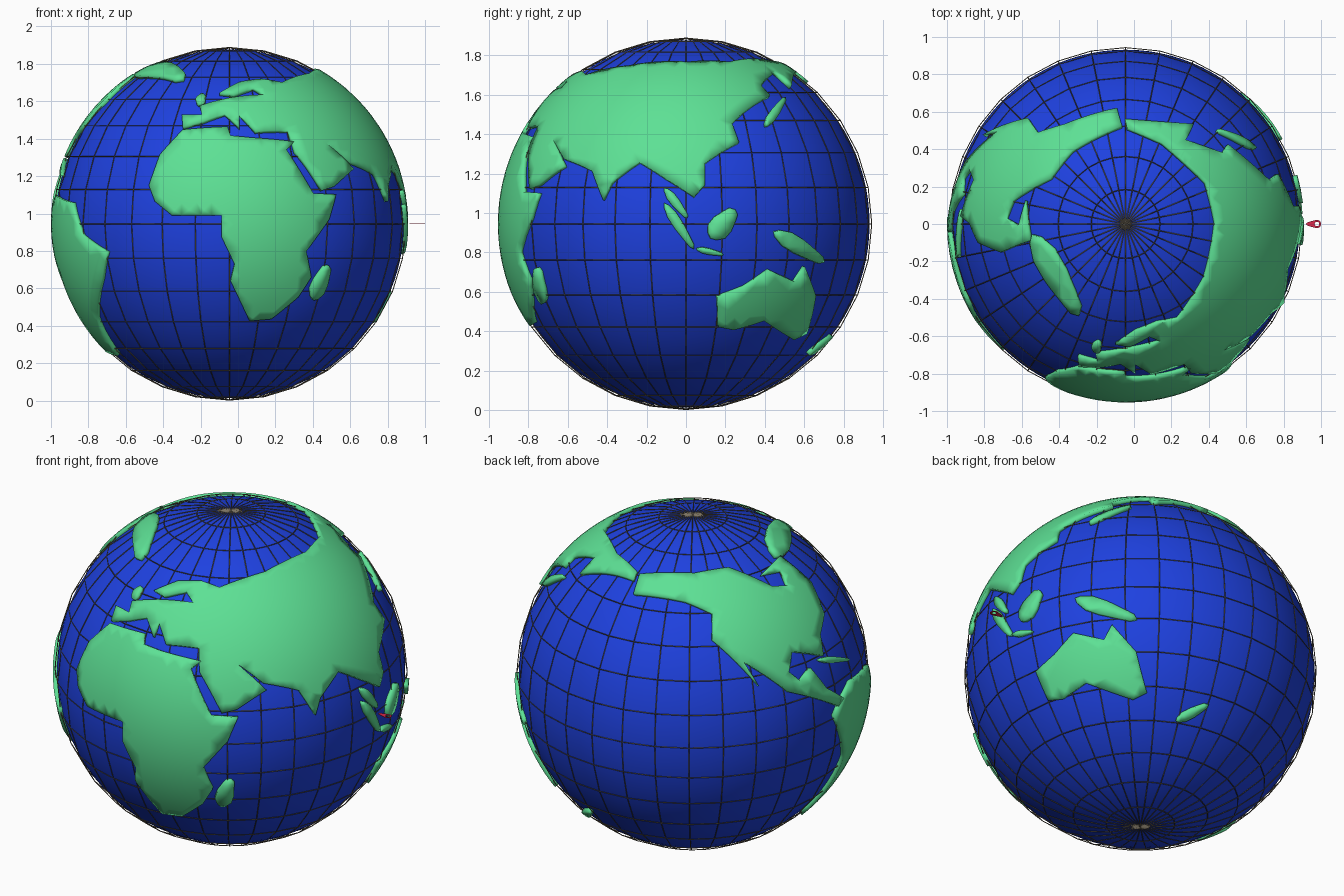
import bpy, bmesh
from math import radians, sin, cos, acos, sqrt, ceil, pi
from mathutils import Vector
from mathutils.geometry import delaunay_2d_cdt

if "Cube" in bpy.data.objects:
    bpy.data.objects.remove(bpy.data.objects["Cube"])

CENTRE = Vector((-0.045, 0, 0.945))
LAND_R, OCEAN_R, CAGE_R = 0.955, 0.932, 0.943


def material(name, rgb):
    m = bpy.data.materials.new(name)
    m.diffuse_color = (*rgb, 1)
    m.use_nodes = True
    m.node_tree.nodes["Principled BSDF"].inputs["Base Color"].default_value = m.diffuse_color
    return m


GREEN = material("land_green", (0.11, 0.75, 0.30))
BLUE = material("ocean_blue", (0.013, 0.053, 0.75))
DARK = material("grid_grey", (0.2, 0.17, 0.12))
RED = material("pin_red", (0.7, 0.02, 0.07))

# Sketch planes: azimuth, elevation, centre and globe radius in sketch units
VIEWS = {
    "F": (0, 0, 230, 224.5, 179), "R": (90, 0, 687, 224.8, 188),
    "T": (0, 90, 1125.5, 223.5, 179), "FR": (35, 25, 231, 669, 176),
    "BL": (-145, 25, 692, 674, 176), "BR": (140, -29, 1140.5, 673, 176),
}


def sketch(view, pts):
    """Project a coast sketch from one view onto the unit sphere."""
    az, el, cx, cy, r = VIEWS[view]
    az, el = radians(az), radians(el)
    d = Vector((sin(az) * cos(el), -cos(az) * cos(el), sin(el)))
    right = Vector((cos(az), sin(az), 0))
    up = d.cross(right)
    out = []
    for px, py in pts:
        u, v = (px - cx) / r, (cy - py) / r
        w = sqrt(max(0, 1 - u * u - v * v))
        out.append((right * u + up * v + d * w).normalized())
    return out


def finish(name, bm, mat, smooth=True):
    me = bpy.data.meshes.new(name)
    bm.to_mesh(me)
    bm.free()
    ob = bpy.data.objects.new(name, me)
    bpy.context.collection.objects.link(ob)
    ob.location = CENTRE
    me.materials.append(mat)
    if smooth:
        bpy.ops.object.select_all(action='DESELECT')
        bpy.context.view_layer.objects.active = ob
        ob.select_set(True)
        bpy.ops.object.shade_smooth_by_angle(angle=radians(35))
    return ob


def land(name, outline, step=0.06):
    """Fill a coast outline with a curved, raised slab."""
    c = sum(outline, Vector()).normalized()
    e1 = c.orthogonal().normalized()
    e2 = c.cross(e1)

    def flat(p):
        q = Vector((p.dot(e1), p.dot(e2)))
        return q.normalized() * acos(max(-1, min(1, p.dot(c))))

    def curved(q):
        t = max(q.length, 1e-9)
        return c * cos(t) + (e1 * q.x + e2 * q.y) * (sin(t) / t)

    rim, ring = [], [flat(p) for p in outline]
    for a, b in zip(ring, ring[1:] + ring[:1]):
        n = max(1, ceil((b - a).length / step))
        rim += [a.lerp(b, i / n) for i in range(n)]
    n = len(rim)
    edges = [(i, (i + 1) % n) for i in range(n)]
    m = int(max(q.length for q in rim) / step) + 1
    grid = [Vector((i * step, j * step)) for i in range(-m, m + 1) for j in range(-m, m + 1)]
    grid = [g for g in grid if min((g - q).length for q in rim) > step * 0.4]
    vs, _, fs, *_ = delaunay_2d_cdt(rim + grid, edges, [], 1, 1e-5)
    bm = bmesh.new()
    used = {i: bm.verts.new(curved(Vector(vs[i])) * LAND_R) for i in sorted({k for f in fs for k in f})}
    for f in fs:
        face = bm.faces.new([used[i] for i in f])
        face.normal_update()
        if face.normal.dot(face.verts[0].co) < 0:
            face.normal_flip()
    mod = finish(name, bm, GREEN).modifiers.new("slab", 'SOLIDIFY')
    mod.thickness, mod.offset = 0.03, -1


def island(name, view, x, y, length, width, tilt):
    """A long, tapered island with slightly uneven shores."""
    t, pts = radians(tilt), []
    for i in range(12):
        a = 2 * pi * i / 12
        k = 1 + 0.15 * cos(3 * a)
        u, v = length / 2 * cos(a), width / 2 * sin(a) * k
        pts.append((x + u * cos(t) - v * sin(t), y - u * sin(t) - v * cos(t)))
    land(name, sketch(view, pts))


# Ocean ball and the latitude/longitude wire cage
bm = bmesh.new()
bmesh.ops.create_uvsphere(bm, u_segments=96, v_segments=48, radius=OCEAN_R)
finish("ocean", bm, BLUE)
bm = bmesh.new()
bmesh.ops.create_uvsphere(bm, u_segments=32, v_segments=16, radius=CAGE_R)
wire = finish("grid_lines", bm, DARK, False).modifiers.new("wire", 'WIREFRAME')
wire.thickness, wire.offset = 0.005, 0

# Africa
land("africa", sketch("F", [
    (149, 186), (160, 155), (183, 130), (228, 127), (231, 136), (252, 138), (295, 142), (287, 150),
    (314, 194), (337, 195), (330, 220), (307, 252), (312, 278), (299, 298), (272, 320), (250, 322),
    (231, 282), (235, 265), (222, 238), (222, 216), (172, 216), (155, 202)]))

# Eurasia: Atlantic, Arctic, Pacific, Indian and Mediterranean coasts
atlantic = sketch("F", [(183, 128), (182, 115), (202, 115), (200, 106), (230, 98), (266, 95),
                        (254, 88), (234, 95), (220, 93), (240, 82), (262, 79)])
arctic = sketch("T", [(1178, 319), (1205, 278), (1216, 222), (1206, 182), (1162, 142),
                      (1127, 127), (1125, 118), (1194, 123), (1186, 139), (1223, 152)])
pacific = sketch("R", [(771, 96), (748, 110), (733, 124), (740, 143), (706, 164), (706, 186), (695, 198),
                       (667, 180), (640, 163), (612, 184), (604, 201), (593, 172), (565, 160)])
gulf = sketch("FR", [(237, 663), (266, 689)])
mediterranean = sketch("F", [(335, 187), (323, 191), (296, 152), (289, 131), (256, 132),
                             (240, 115), (240, 128), (225, 114), (203, 122)])
land("eurasia", atlantic + arctic + pacific + gulf + mediterranean)

# North America
north = sketch("T", [(1117, 107), (1122, 125), (1072, 150), (1050, 178), (1012, 200), (1005, 218),
                     (1018, 225), (1025, 200), (1030, 240), (1000, 252)])
both_coasts = sketch("BL", [
    (822, 615), (818, 635), (821, 656), (790, 652), (787, 672), (798, 681), (808, 668), (824, 688),
    (841, 698), (836, 706), (787, 692), (742, 662), (757, 686), (733, 660), (711, 640), (711, 614)])
land("north_america", north + both_coasts + sketch("T", [(1065, 123)]))

# South America
land("south_america", sketch("BL", [(838, 700), (848, 681)])
     + sketch("F", [(72, 203), (82, 236), (107, 253), (102, 280), (97, 320), (118, 357)])
     + sketch("BL", [(800, 814), (841, 757), (832, 716)]))

# Australia
land("australia", sketch("R", [
    (719, 328), (718, 298), (745, 288), (770, 271), (796, 283), (806, 268), (817, 297), (808, 335),
    (795, 341), (765, 322), (735, 331)]))

# Islands: view, centre, length, width and tilt
island("east_africa_island", "F", 322, 284, 38, 14, 66)
island("greenland", "T", 1055, 275, 94, 24, -60)
island("british_isles", "F", 201, 99, 12, 9, 60)
island("caribbean_island", "BL", 832, 660, 30, 6, 0)
island("japan", "R", 777, 112, 34, 9, 55)
island("malay_land", "R", 677, 204, 38, 9, -52)
island("sumatra", "R", 680, 227, 55, 10, -57)
island("java", "R", 711, 253, 28, 6, -12)
island("borneo", "R", 724, 225, 38, 22, 50)
island("new_guinea", "R", 801, 248, 58, 16, -32)
island("new_zealand", "BR", 1192, 714, 36, 9, 28)

# Flat teardrop map pin with a round hole, lying in the equator plane
bm = bmesh.new()
px, n = 0.978 - CENTRE.x, 24
outer, inner = [], []
for i in range(n):
    a = 2 * pi * i / n
    stretch = max(0, -cos(a)) ** 3
    outer.append(bm.verts.new((px + 0.022 * cos(a) - 0.038 * stretch, 0.022 * sin(a), 0)))
    inner.append(bm.verts.new((px + 0.012 * cos(a), 0.012 * sin(a), 0)))
for i in range(n):
    j = (i + 1) % n
    bm.faces.new((inner[i], outer[i], outer[j], inner[j]))
mod = finish("map_pin", bm, RED, False).modifiers.new("thin", 'SOLIDIFY')
mod.thickness, mod.offset = 0.002, 0
